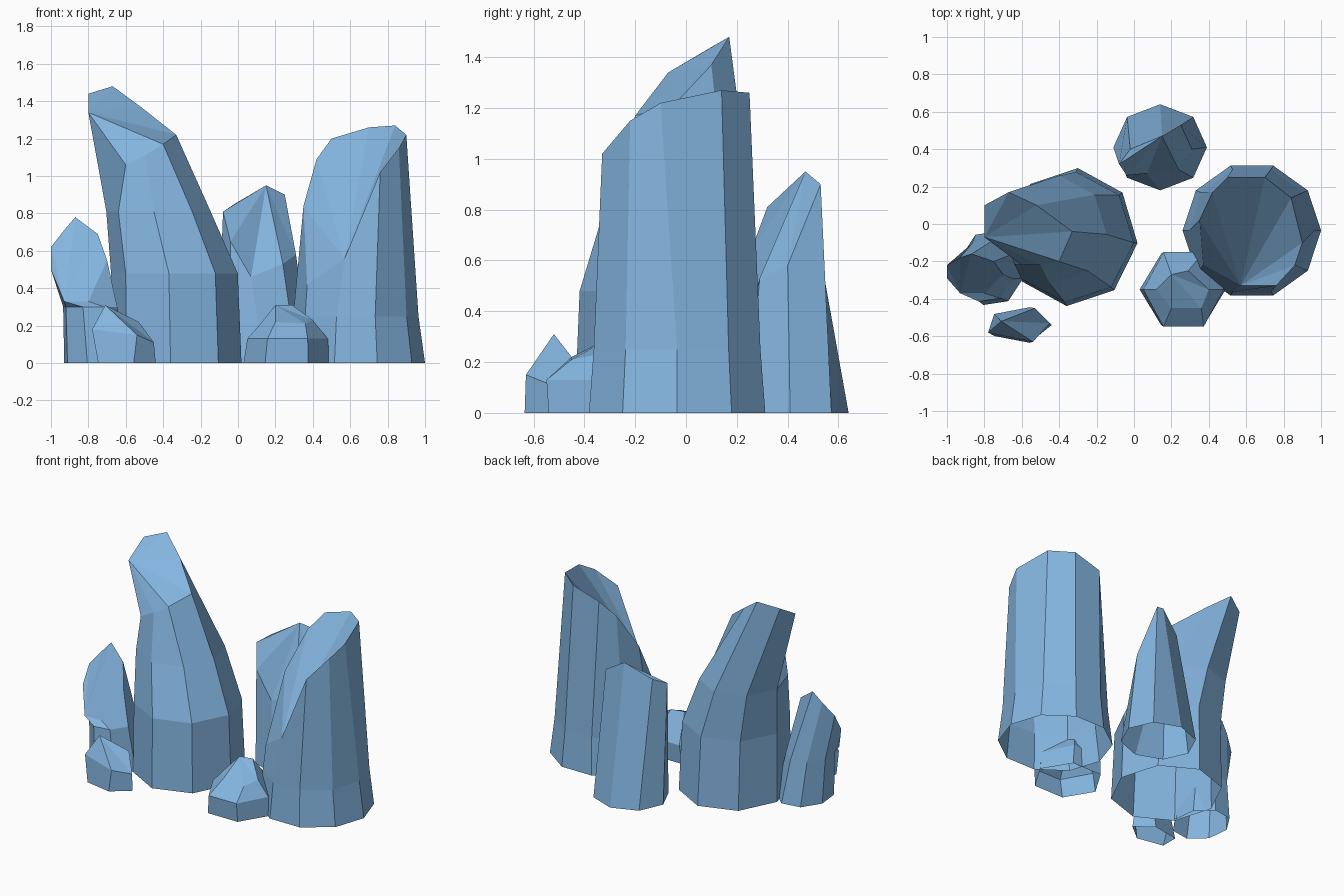
import bpy, bmesh, math

stone = bpy.data.materials.new("pale blue stone")
stone.diffuse_color = (0.23, 0.46, 0.74, 1)


def rock(name, rings, crown, rot=0, apex=0):
    """Loft elliptical rings (z, cx, cy, rx, ry) up to a slanted crown, fan-capped from one crown corner.
    The underside stays open."""
    n = len(crown)
    bm = bmesh.new()
    loops = []
    for z, cx, cy, rx, ry in rings:
        angles = [math.radians(rot) + math.tau * i / n for i in range(n)]
        loops.append([bm.verts.new((cx + rx * math.cos(a), cy + ry * math.sin(a), z)) for a in angles])
    loops.append([bm.verts.new(p) for p in crown])
    for low, high in zip(loops, loops[1:]):
        for i in range(n):
            j = (i + 1) % n
            bm.faces.new((low[i], low[j], high[j], high[i]))
    top = loops[-1][apex:] + loops[-1][:apex]
    for a, b in zip(top[1:], top[2:]):
        bm.faces.new((top[0], a, b))
    mesh = bpy.data.meshes.new(name)
    bm.to_mesh(mesh)
    bm.free()
    mesh.materials.append(stone)
    bpy.context.collection.objects.link(bpy.data.objects.new(name, mesh))


# Tall leaning pillar on the left
rock("tall_left_pillar",
     [(0, -.33, -.07, .35, .37), (.48, -.34, -.07, .34, .35), (.81, -.425, -.03, .28, .29)],
     [(-.33, -.04, 1.22), (-.52, .10, 1.37), (-.67, .17, 1.48), (-.80, .10, 1.44),
      (-.80, -.07, 1.34), (-.60, -.22, 1.06), (-.50, -.22, 1.11), (-.40, -.20, 1.17)],
     rot=-5, apex=4)

# Broad pillar on the right with a large sloping front face
rock("broad_right_pillar",
     [(0, .63, -.035, .37, .365), (.25, .63, -.035, .335, .345)],
     [(.90, -.10, 1.22), (.84, .14, 1.27), (.70, .25, 1.26), (.50, .25, 1.20), (.42, .17, 1.09),
      (.35, .02, .84), (.37, -.22, .42), (.57, -.33, .56), (.76, -.33, 1.02), (.86, -.22, 1.15)],
     apex=7)

# Medium rock at the back
rock("back_rock",
     [(0, .14, .41, .25, .23)],
     [(.31, .40, .58), (.25, .53, .90), (.15, .47, .95), (-.02, .40, .85),
      (-.08, .32, .81), (-.04, .26, .65), (.07, .27, .46), (.24, .29, .53)],
     apex=2)

# Overhanging rock at the far left
rock("far_left_rock",
     [(0, -.76, -.235, .175, .205), (.30, -.79, -.25, .15, .17)],
     [(-.70, -.27, .55), (-.75, -.20, .69), (-.87, -.16, .78), (-.93, -.18, .71),
      (-1.0, -.22, .62), (-1.0, -.29, .50), (-.93, -.37, .33), (-.80, -.37, .33)],
     rot=-15, apex=6)

# Small front stones
rock("small_left_stone",
     [(0, -.61, -.54, .17, .10)],
     [(-.45, -.53, .11), (-.53, -.45, .22), (-.71, -.52, .31), (-.78, -.58, .18), (-.54, -.63, .15)],
     apex=2)
rock("small_right_stone",
     [(0, .26, -.35, .23, .22), (.13, .265, -.35, .215, .23)],
     [(.40, -.35, .23), (.29, -.25, .31), (.20, -.27, .31), (.12, -.35, .21), (.20, -.45, .22), (.36, -.45, .21)],
     apex=2)
